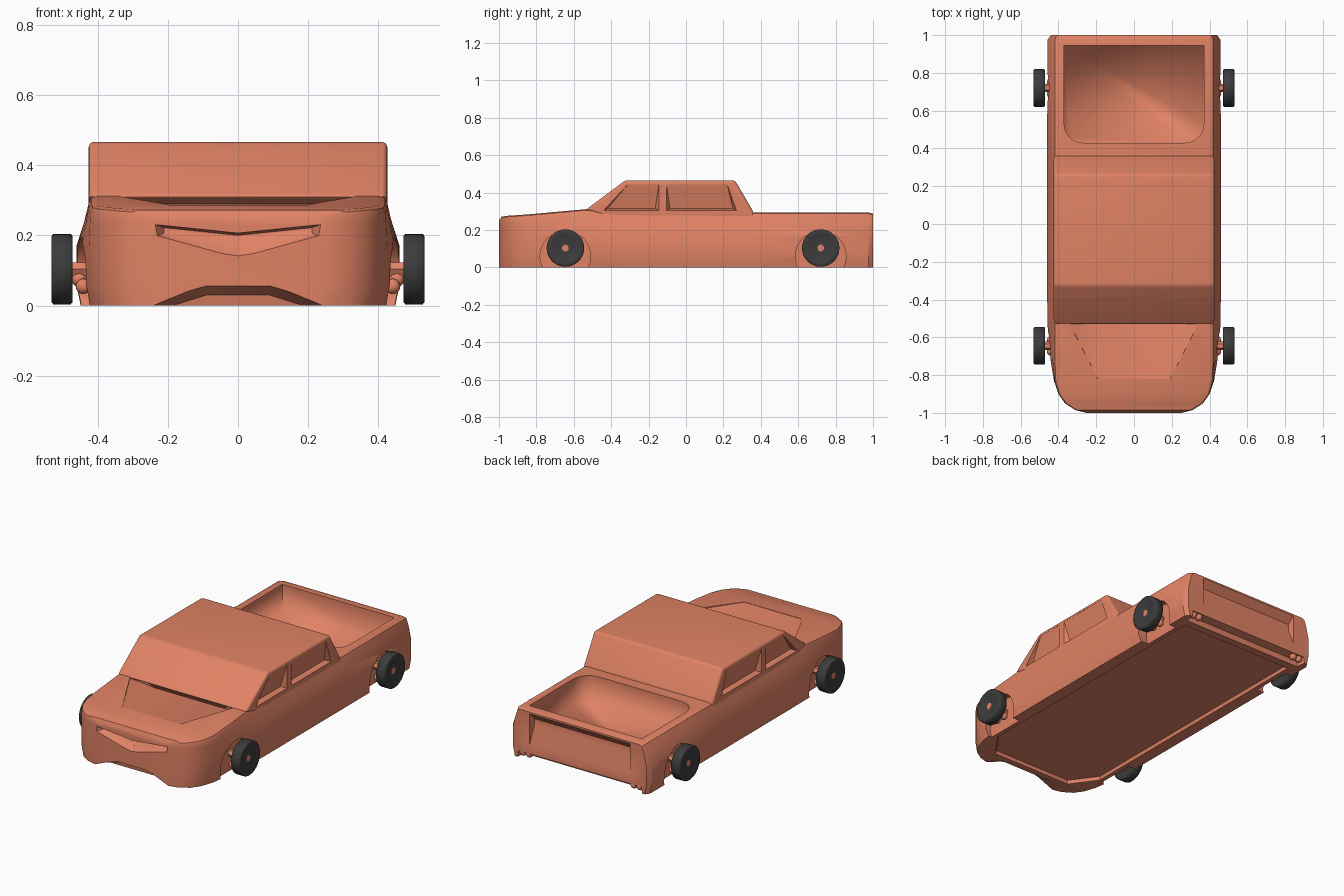
import bpy
import bmesh
from math import cos, sin, radians, tau
from mathutils import Matrix, Vector

cube = bpy.data.objects.get("Cube")
if cube:
    bpy.data.objects.remove(cube, do_unlink=True)


def material(name, color):
    mat = bpy.data.materials.new(name)
    mat.use_nodes = True
    mat.diffuse_color = color
    mat.node_tree.nodes["Principled BSDF"].inputs["Base Color"].default_value = color
    return mat


CORAL = material("coral paint", (0.75, 0.225, 0.13, 1))
RUBBER = material("dark rubber", (0.045, 0.045, 0.045, 1))


def finish(name, bm, mat):
    bmesh.ops.recalc_face_normals(bm, faces=bm.faces)
    mesh = bpy.data.meshes.new(name)
    bm.to_mesh(mesh)
    bm.free()
    mesh.materials.append(mat)
    ob = bpy.data.objects.new(name, mesh)
    bpy.context.collection.objects.link(ob)
    return ob


def activate(ob):
    bpy.ops.object.select_all(action='DESELECT')
    ob.select_set(True)
    bpy.context.view_layer.objects.active = ob


def smooth(ob, angle=32):
    activate(ob)
    bpy.ops.object.shade_smooth_by_angle(angle=radians(angle))


def hull(name, points, side=1):
    """Convex solid around the points, flipped in x when side is -1."""
    bm = bmesh.new()
    for x, y, z in points:
        bm.verts.new((x * side, y, z))
    bmesh.ops.convex_hull(bm, input=bm.verts)
    bmesh.ops.dissolve_limit(bm, angle_limit=0.01, verts=bm.verts, edges=bm.edges)
    return finish(name, bm, CORAL)


def both(points):
    return [(s * x, y, z) for x, y, z in points for s in (1, -1)]


def rod(name, radius, x0, x1, y, z, side=1, sides=32):
    bm = bmesh.new()
    turn = Matrix.Translation(((x0 + x1) / 2 * side, y, z)) @ Matrix.Rotation(radians(90), 4, 'Y')
    bmesh.ops.create_cone(bm, cap_ends=True, segments=sides, radius1=radius,
                          radius2=radius, depth=x1 - x0, matrix=turn)
    return finish(name, bm, CORAL)


def ball(name, radius, place):
    bm = bmesh.new()
    bmesh.ops.create_uvsphere(bm, u_segments=16, v_segments=10, radius=radius,
                              matrix=Matrix.Translation(place))
    smooth(finish(name, bm, CORAL), 60)


def cut(ob, cutter):
    cutter.hide_render = True
    mod = ob.modifiers.new("cut", 'BOOLEAN')
    mod.operation = 'DIFFERENCE'
    mod.solver = 'EXACT'
    mod.object = cutter
    activate(ob)
    bpy.ops.object.modifier_apply(modifier=mod.name)
    bpy.data.objects.remove(cutter, do_unlink=True)


# Lower body: cross-sections lofted from nose to tail (y, half width, top, flare)
stations = [(-1.0, .25, .255, 0), (-.985, .31, .272, 0), (-.95, .365, .277, 0),
            (-.9, .4, .28, 0), (-.83, .42, .285, .004), (-.7, .425, .297, .02),
            (-.53, .425, .312, .033), (-.35, .425, .3, .035), (.36, .425, .295, .035),
            (.975, .425, .295, .033), (1.0, .415, .287, .025)]
bm = bmesh.new()
rings = []
for y, w, top, flare in stations:
    half = [(w + flare - .012, 0), (w + flare, .06), (w + flare, .17),
            (w + flare * .4, .235), (w, top - .02), (w - .006, top - .006), (w - .025, top)]
    section = half + [(-x, z) for x, z in reversed(half)]
    rings.append([bm.verts.new((x, y, z)) for x, z in section])
for a, b in zip(rings, rings[1:]):
    for i in range(len(a)):
        j = (i + 1) % len(a)
        bm.faces.new((a[i], a[j], b[j], b[i]))
bm.faces.new(rings[0])
bm.faces.new(rings[-1])
body = finish("body", bm, CORAL)

# Cabin, its underside rising to the windshield base
outline = [(-.535, .309), (-.325, .466), (.262, .466), (.362, .295), (.362, .255), (-.38, .255)]
cabin = hull("cabin", both([(.425, y, z) for y, z in outline]))
bevel = cabin.modifiers.new("bevel", 'BEVEL')
bevel.width = .015
bevel.segments = 4
activate(cabin)
bpy.ops.object.modifier_apply(modifier="bevel")

# Cargo bed with a flat floor and rounded front corners
bed = [(.37, .945, .14), (.37, .945, .35)]
for i in range(7):
    a = radians(15 * i)
    x, y = .27 + .1 * cos(a), .53 - .1 * sin(a)
    bed += [(x, y, .14), (x, y, .35)]
cut(body, hull("bed_cutter", both(bed)))

# Hood hollow, running back under the windshield base
cut(body, hull("hood_cutter", both([
    (.34, -.53, .36), (.34, -.53, .306), (.23, -.455, .25),
    (.2, -.82, .36), (.19, -.82, .284)])))

# Tailgate recess folding inward to a crease
cut(body, hull("tailgate_cutter", both([
    (.33, 1.003, .28), (.33, 1.003, .09), (.325, .962, .235), (.325, .962, .2)])))

# Undercuts below the rear bumper and front chin, and a shallow floor recess
cut(body, hull("bumper_cutter", both([
    (.41, 1.05, -.05), (.41, 1.05, .045), (.4, .95, .03), (.41, .93, -.05)])))
cut(body, hull("chin_cutter", both([
    (.27, -1.05, -.02), (.255, -1.03, .002), (.095, -1.03, .068),
    (.25, -.93, -.02), (.09, -.94, .03)])))
cut(body, hull("floor_cutter", both([
    (.38, -.75, -.02), (.38, .9, -.02), (.37, -.74, .02), (.37, .89, .02),
    (.27, -.9, -.02), (.26, -.89, .02)])))

# Side windows: panes lean inward toward the sill, flush under the roof edge
windows = [(-.44, -.31, -.145, -.145), (-.105, -.105, .27, .22)]
for side in (1, -1):
    # Grille notch, half on each side of the centre
    cut(body, hull("grille_cutter", [
        (-.001, -1.01, .208), (-.001, -1.01, .132), (.242, -1.01, .233), (.235, -1.01, .197),
        (-.001, -.955, .2), (-.001, -.965, .175), (.21, -.965, .222), (.21, -.965, .207)],
        side))
    # Wheel arches
    for y in (-.645, .72):
        cut(body, rod("arch_cutter", .135, .4, .6, y, .06, side, 40))
    for low0, high0, low1, high1 in windows:
        points = []
        for low, high in ((low0, high0), (low1, high1)):
            inner = low + (.02 if low == low0 else -.02)
            points += [(.45, low, .305), (.45, high, .445), (.424, low, .305),
                       (.424, high, .445), (.395, inner, .315)]
        cut(cabin, hull("window_cutter", points, side))
smooth(body)
smooth(cabin)

# Blend the bed floor softly into its walls
for edge in body.data.edges:
    ends = [body.data.vertices[i].co for i in edge.vertices]
    if all(abs(p.x) < .375 and .42 < p.y < .95 and .12 < p.z < .2 for p in ends):
        edge.use_edge_sharp = False

# Wheels, axles, joints and tail pipes
tyre = [(.018, -.02), (.05, -.02), (.075, -.027), (.094, -.03), (.1, -.025),
        (.1, .025), (.094, .03), (.075, .027), (.05, .02), (.018, .02)]
for side, label in ((1, "left"), (-1, "right")):
    for y, end in ((-.645, "front"), (.72, "rear")):
        bm = bmesh.new()
        verts = [bm.verts.new((.501 * side + x, y, .104 + r)) for r, x in tyre]
        edges = [bm.edges.new((verts[i], verts[i - 1])) for i in range(len(verts))]
        bmesh.ops.spin(bm, geom=verts + edges, cent=Vector((0, y, .104)),
                       axis=(1, 0, 0), angle=tau, steps=36)
        bmesh.ops.remove_doubles(bm, verts=bm.verts, dist=.0005)
        smooth(finish(f"{end}_{label}_wheel", bm, RUBBER), 60)
        smooth(rod(f"{end}_{label}_axle", .022, .38, .521, y, .104, side, 6))
        for dy, z in ((-.03, .055), (.03, .055), (0, .075)):
            ball(f"{end}_{label}_joint", .022, ((.44 if dy else .452) * side, y + dy, z))
    for x in (.345, .385):
        ball(f"{label}_tail_pipe", .021, (x * side, .978, .028))
